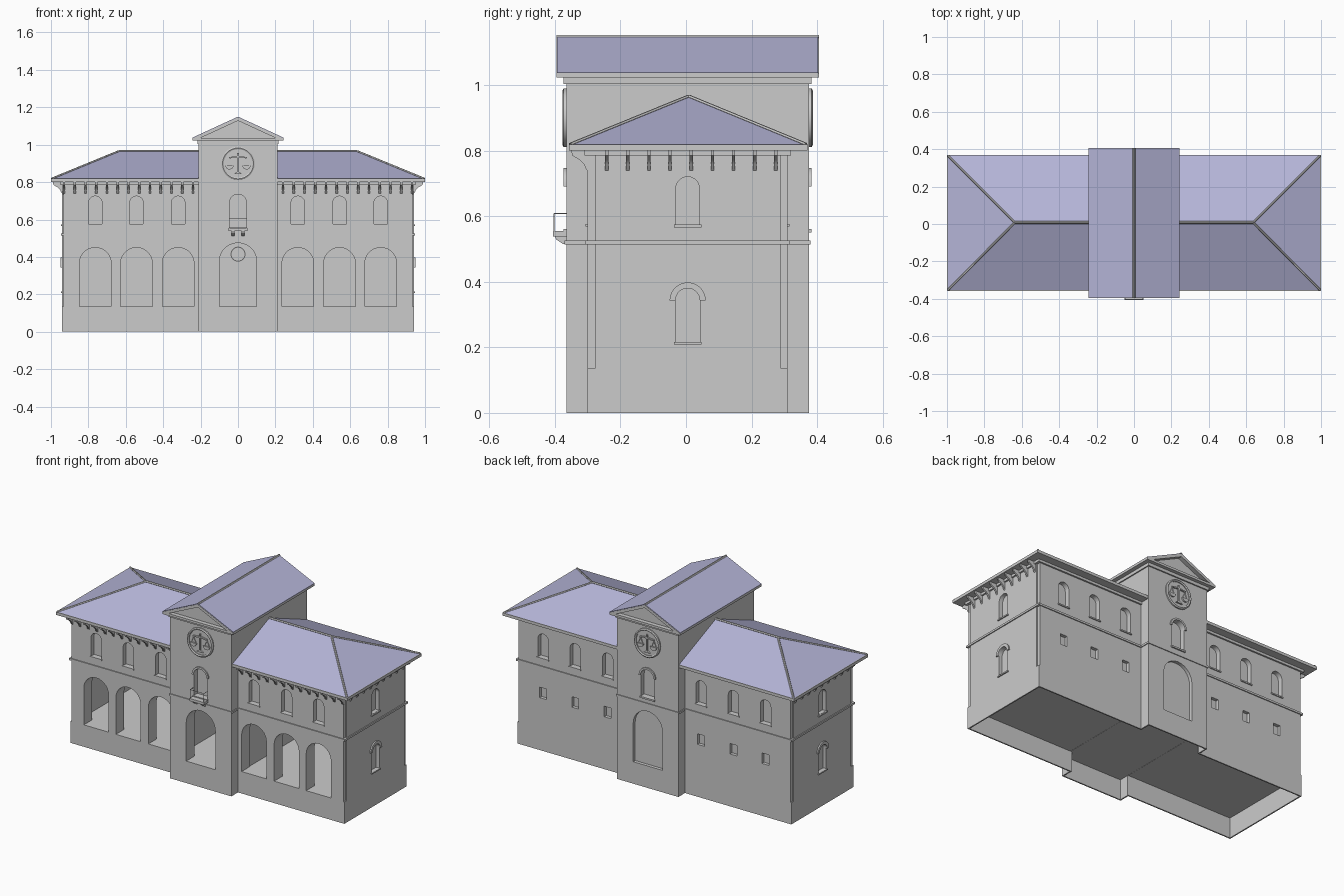
import bpy, bmesh
from math import pi, sin, cos, radians
from mathutils import Matrix, Vector

if "Cube" in bpy.data.objects:
    bpy.data.objects.remove(bpy.data.objects["Cube"])

roof_mat = bpy.data.materials.new("roof_blue")
roof_mat.diffuse_color = (0.46, 0.46, 0.68, 1)
roof_mat.use_nodes = True
roof_mat.node_tree.nodes["Principled BSDF"].inputs["Base Color"].default_value = roof_mat.diffuse_color


def prism(name, pts, d0, d1, at=(0, 0, 0), mat=None):
    """Extrude a (u, z) profile from depth d0 to d1; at = x, y, turn in degrees."""
    bm = bmesh.new()
    a = [bm.verts.new((u, d0, z)) for u, z in pts]
    b = [bm.verts.new((u, d1, z)) for u, z in pts]
    bm.faces.new(a)
    bm.faces.new(b[::-1])
    for i in range(len(pts)):
        j = (i + 1) % len(pts)
        bm.faces.new((a[i], b[i], b[j], a[j]))
    bmesh.ops.recalc_face_normals(bm, faces=bm.faces)
    bm.transform(Matrix.Translation((at[0], at[1], 0)) @ Matrix.Rotation(radians(at[2]), 4, 'Z'))
    me = bpy.data.meshes.new(name)
    bm.to_mesh(me)
    bm.free()
    ob = bpy.data.objects.new(name, me)
    bpy.context.collection.objects.link(ob)
    if mat:
        me.materials.append(mat)
    return ob


def rect(u0, u1, z0, z1):
    return [(u0, z0), (u1, z0), (u1, z1), (u0, z1)]


def box(name, x0, x1, y0, y1, z0, z1, mat=None):
    return prism(name, rect(x0, x1, z0, z1), y0, y1, mat=mat)


def arc(r, zc, a0=0, a1=180, n=14, u=0):
    t = [radians(a0 + (a1 - a0) * i / n) for i in range(n + 1)]
    return [(u + r * cos(k), zc + r * sin(k)) for k in t]


def arch(w, z0, z1):
    return [(-w, z0), (w, z0)] + arc(w, z1 - w)


def select(ob):
    bpy.ops.object.select_all(action='DESELECT')
    ob.select_set(True)
    bpy.context.view_layer.objects.active = ob


def cut(ob, cutter):
    m = ob.modifiers.new("cut", 'BOOLEAN')
    m.operation, m.solver, m.object = 'DIFFERENCE', 'EXACT', cutter
    select(ob)
    bpy.ops.object.modifier_apply(modifier=m.name)
    bpy.data.objects.remove(cutter)


def both(ob):
    ob.modifiers.new("mirror", 'MIRROR')
    return ob


def hood(name, w, z1, t, at):
    """Raised moulding over an arch head."""
    return prism(name, arc(w + t, z1 - w) + arc(w, z1 - w)[::-1], -0.008, 0.004, at)


def tube(name, pts, r, cyclic=False):
    cu = bpy.data.curves.new(name, 'CURVE')
    cu.dimensions, cu.bevel_depth, cu.bevel_resolution = '3D', r, 1
    sp = cu.splines.new('POLY')
    sp.points.add(len(pts) - 1)
    for p, c in zip(sp.points, pts):
        p.co = (*c, 1)
    sp.use_cyclic_u = cyclic
    ob = bpy.data.objects.new(name, cu)
    bpy.context.collection.objects.link(ob)
    select(ob)
    bpy.ops.object.convert(target='MESH')
    return ob


BAYS = (0.32, 0.543, 0.763)
FRONT, BACK, SIDE = -0.30, 0.31, 0.94

# Wing walls: right half, hollow ground floor, open underside
wing = box("wing_walls", 0.20, SIDE, FRONT, BACK, 0, 0.805)
cut(wing, box("c", 0.23, 0.91, -0.22, 0.28, 0.135, 0.50))
cut(wing, box("c", 0.15, 0.932, -0.292, 0.302, -0.02, 0.125))
for y0, y1 in ((-0.32, -0.277), (0.29, 0.33)):
    cut(wing, box("c", 0.933, 0.96, y0, y1, 0.135, 0.785))
for x in BAYS:
    cut(wing, prism("c", arch(0.085, 0.136, 0.45), -0.02, 0.1, (x, FRONT, 0)))
    cut(wing, prism("c", rect(-0.024, 0.024, 0.325, 0.39), -0.02, 0.02, (x, BACK, 180)))
    for y, turn in ((FRONT, 0), (BACK, 180)):
        cut(wing, prism("c", arch(0.036, 0.575, 0.725), -0.02, 0.03, (x, y, turn)))
        both(prism("upper_sill", rect(-0.041, 0.041, 0.568, 0.576), -0.006, 0.01, (x, y, turn)))
cut(wing, prism("c", arch(0.036, 0.575, 0.72), -0.02, 0.025, (SIDE, 0.005, 90)))
cut(wing, prism("c", arch(0.037, 0.215, 0.38), -0.02, 0.022, (SIDE, 0.005, 90)))
both(wing)

# Side window trim
both(hood("side_window_hood", 0.037, 0.38, 0.018, (SIDE, 0.005, 90)))
for z in (0.215, 0.573):
    both(prism("side_sill", rect(-0.042, 0.042, z - 0.007, z + 0.001), -0.007, 0.01, (SIDE, 0.005, 90)))

# String course and cornice band round the wings
both(box("wing_string_course", 0.2, SIDE + 0.006, FRONT - 0.006, BACK + 0.006, 0.514, 0.526))
both(box("wing_cornice", 0.2, SIDE + 0.01, FRONT - 0.01, BACK + 0.01, 0.785, 0.802))

# Curved eave brackets on front and sides
profile = [(-0.004, 0.802), (0.05, 0.802), (0.047, 0.785), (0.025, 0.772),
           (0.011, 0.758), (0.004, 0.742), (-0.004, 0.735)]
for i in range(13):
    both(prism("front_bracket", profile, -0.006, 0.006, (0.24 + 0.0575 * i, FRONT, -90)))
for i in range(9):
    both(prism("side_bracket", profile, -0.005, 0.005, (SIDE, -0.242 + 0.0645 * i, 0)))

# Wing hip roof with ridge tiles
box("eaves", -1, 1, -0.357, 0.37, 0.80, 0.818)
ridge = [Vector((s * 0.637, 0.008, 0.965)) for s in (-1, 1)]
eave = [Vector((x, y, 0.818)) for x, y in ((-0.995, -0.353), (0.995, -0.353), (0.995, 0.366), (-0.995, 0.366))]
me = bpy.data.meshes.new("hip_roof")
me.from_pydata(eave + ridge, [], [(0, 1, 5, 4), (1, 2, 5), (2, 3, 4, 5), (3, 0, 4), (3, 2, 1, 0)])
me.materials.append(roof_mat)
bpy.context.collection.objects.link(bpy.data.objects.new("hip_roof", me))
tube("ridge_tiles", ridge, 0.007)
for e, r in zip(eave, (0, 1, 1, 0)):
    tube("hip_tiles", [e, ridge[r]], 0.006)

# Tower walls, hollow behind the front doorway
T_FRONT, T_BACK, T_SIDE = -0.365, 0.375, 0.21
tower = box("tower_walls", -T_SIDE, T_SIDE, T_FRONT, T_BACK, 0, 1.02)
cut(tower, box("c", -0.18, 0.18, -0.285, 0.34, 0.135, 0.50))
cut(tower, box("c", -0.202, 0.202, -0.357, 0.367, -0.02, 0.125))
cut(tower, box("c", -0.25, 0.25, -0.292, 0.302, -0.02, 0.124))
for y, turn, depth in ((T_FRONT, 0, 0.1), (T_BACK, 180, 0.02)):
    cut(tower, prism("c", arch(0.10, 0.136, 0.475), -0.02, depth, (0, y, turn)))
    cut(tower, prism("c", arch(0.045, 0.56, 0.735), -0.02, 0.03, (0, y, turn)))
    hood("tower_window_hood", 0.045, 0.735, 0.012, (0, y, turn))
    prism("tower_window_sill", rect(-0.05, 0.05, 0.55, 0.56), -0.008, 0.01, (0, y, turn))
box("tower_string_course", -0.215, 0.215, T_FRONT - 0.005, T_BACK + 0.005, 0.514, 0.526)
box("tower_cornice", -0.217, 0.217, T_FRONT - 0.008, T_BACK + 0.008, 1.003, 1.022)


def medallion(zc, r, at):
    """Round relief of a balance scale."""
    def part(name, pts, depth=0.012):
        prism(name, [(u * r, zc + z * r) for u, z in pts], -depth * r / 0.088, 0.004, at)
    part("medallion_disc", arc(0.95, 0, 0, 345, 31), 0.003)
    M = Matrix.Translation((at[0], at[1], 0)) @ Matrix.Rotation(radians(at[2]), 4, 'Z')
    tube("medallion_rim", [M @ Vector((u, -0.004, z)) for u, z in arc(r * 0.94, zc, 0, 348.75, 31)], 0.09 * r, True)
    part("scale_post", rect(-0.05, 0.05, -0.6, 0.62))
    part("scale_base", [(-0.25, -0.65), (0.25, -0.65), (0.05, -0.5), (-0.05, -0.5)])
    part("scale_beam", [(-0.55, 0.3), (0, 0.36), (0.55, 0.3), (0.55, 0.38), (0, 0.46), (-0.55, 0.38)])
    for s in (-0.52, 0.52):
        part("scale_pan", arc(0.25, -0.12, 180, 360, 8, s))
        for k in (-0.2, 0.2):
            part("scale_chain", [(s, 0.34), (s + k, -0.12), (s + k * 0.75, -0.12), (s, 0.26)], 0.008)


medallion(0.90, 0.088, (0, T_FRONT, 0))
medallion(0.90, 0.088, (0, T_BACK, 180))
medallion(0.415, 0.04, (0, 0.34, 0))

# Balcony under the front tower window
box("balcony_slab", -0.05, 0.05, -0.405, -0.36, 0.538, 0.554)
for x in (-0.028, 0.028):
    prism("balcony_bracket", [(-0.005, 0.54), (0.036, 0.54), (0.03, 0.528), (0.01, 0.515), (-0.005, 0.512)],
          -0.008, 0.008, (x, T_FRONT, -90))
tube("balcony_rail", [(-0.047, -0.362, 0.608), (-0.047, -0.402, 0.608),
                      (0.047, -0.402, 0.608), (0.047, -0.362, 0.608)], 0.0015)
for x in (-0.047, 0.047):
    tube("balcony_post", [(x, -0.402, 0.55), (x, -0.402, 0.608)], 0.0015)

# Tower gable roof with pediments
box("tower_eaves", -0.243, 0.243, -0.395, 0.405, 1.022, 1.036)
prism("tympanum", [(-0.225, 1.034), (0.225, 1.034), (0, 1.138)], T_FRONT - 0.004, T_BACK + 0.004)
prism("raking_cornice", [(-0.243, 1.034), (-0.205, 1.034), (0, 1.128), (0.205, 1.034),
                         (0.243, 1.034), (0, 1.146)], -0.395, 0.405)
prism("tower_roof", [(-0.243, 1.034), (0, 1.146), (0.243, 1.034), (0.243, 1.038), (0, 1.15), (-0.243, 1.038)],
      -0.393, 0.403, mat=roof_mat)
tube("tower_ridge_tiles", [(0, -0.395, 1.147), (0, 0.405, 1.147)], 0.007)

# Smooth curved faces, keep hard edges
bpy.ops.object.select_all(action='SELECT')
bpy.context.view_layer.objects.active = tower
bpy.ops.object.shade_smooth_by_angle(angle=radians(30))
